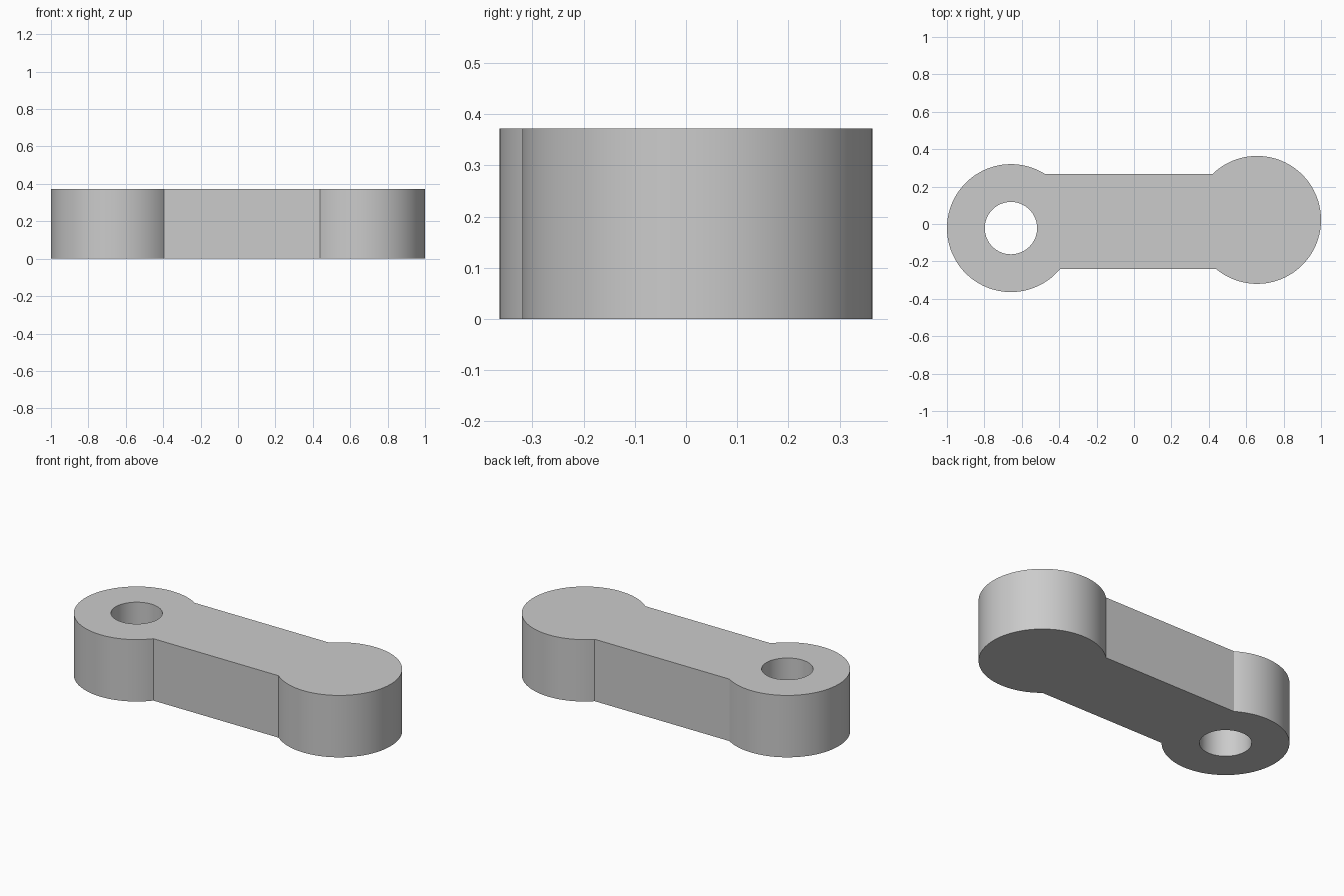
import bpy, bmesh, math

cube = bpy.data.objects.get("Cube")
if cube:
    bpy.data.objects.remove(cube, do_unlink=True)

HEIGHT = 0.372
RADIUS = 0.342
HOLE_RADIUS = 0.14
LEFT = (-0.658, -0.022)
RIGHT = (0.658, 0.022)
BAR_FRONT, BAR_BACK = -0.24, 0.267


def arc(center, radius, start, end, steps):
    """Points along an arc, both ends included."""
    angles = [start + (end - start) * i / steps for i in range(steps + 1)]
    return [(center[0] + radius * math.cos(a), center[1] + radius * math.sin(a)) for a in angles]


def add_loop(bm, points):
    verts = [bm.verts.new((x, y, 0)) for x, y in points]
    return [bm.edges.new((v, verts[i - 1])) for i, v in enumerate(verts)]


def meet(center, y):
    """Angle from the +x axis at which an end circle meets a bar side."""
    return math.asin((y - center[1]) / RADIUS)


# Outline: two round ends joined by a straight bar
left_end = arc(LEFT, RADIUS, meet(LEFT, BAR_BACK),
               2 * math.pi + meet(LEFT, BAR_FRONT), 72)
right_end = arc(RIGHT, RADIUS, -math.pi - meet(RIGHT, BAR_FRONT),
                math.pi - meet(RIGHT, BAR_BACK), 72)
hole = arc(LEFT, HOLE_RADIUS, 0, 2 * math.pi, 64)[:-1]

# Fill the profile around the pin hole and extrude it
bm = bmesh.new()
edges = add_loop(bm, left_end + right_end) + add_loop(bm, hole)
bmesh.ops.triangle_fill(bm, edges=edges, use_beauty=True)
body = bmesh.ops.extrude_face_region(bm, geom=bm.faces[:], use_keep_orig=True)
top = [g for g in body["geom"] if isinstance(g, bmesh.types.BMVert)]
bmesh.ops.translate(bm, verts=top, vec=(0, 0, HEIGHT))
bmesh.ops.recalc_face_normals(bm, faces=bm.faces[:])
mesh = bpy.data.meshes.new("link_arm")
bm.to_mesh(mesh)
bm.free()
link = bpy.data.objects.new("link_arm", mesh)
bpy.context.collection.objects.link(link)

# Plain grey
grey = bpy.data.materials.new("plain_grey")
grey.use_nodes = True
grey.diffuse_color = (0.6, 0.6, 0.6, 1)
grey.node_tree.nodes["Principled BSDF"].inputs["Base Color"].default_value = (0.6, 0.6, 0.6, 1)
mesh.materials.append(grey)

# Smooth rounds with crisp rims
bpy.ops.object.select_all(action="DESELECT")
link.select_set(True)
bpy.context.view_layer.objects.active = link
bpy.ops.object.shade_smooth_by_angle(angle=math.radians(30))
